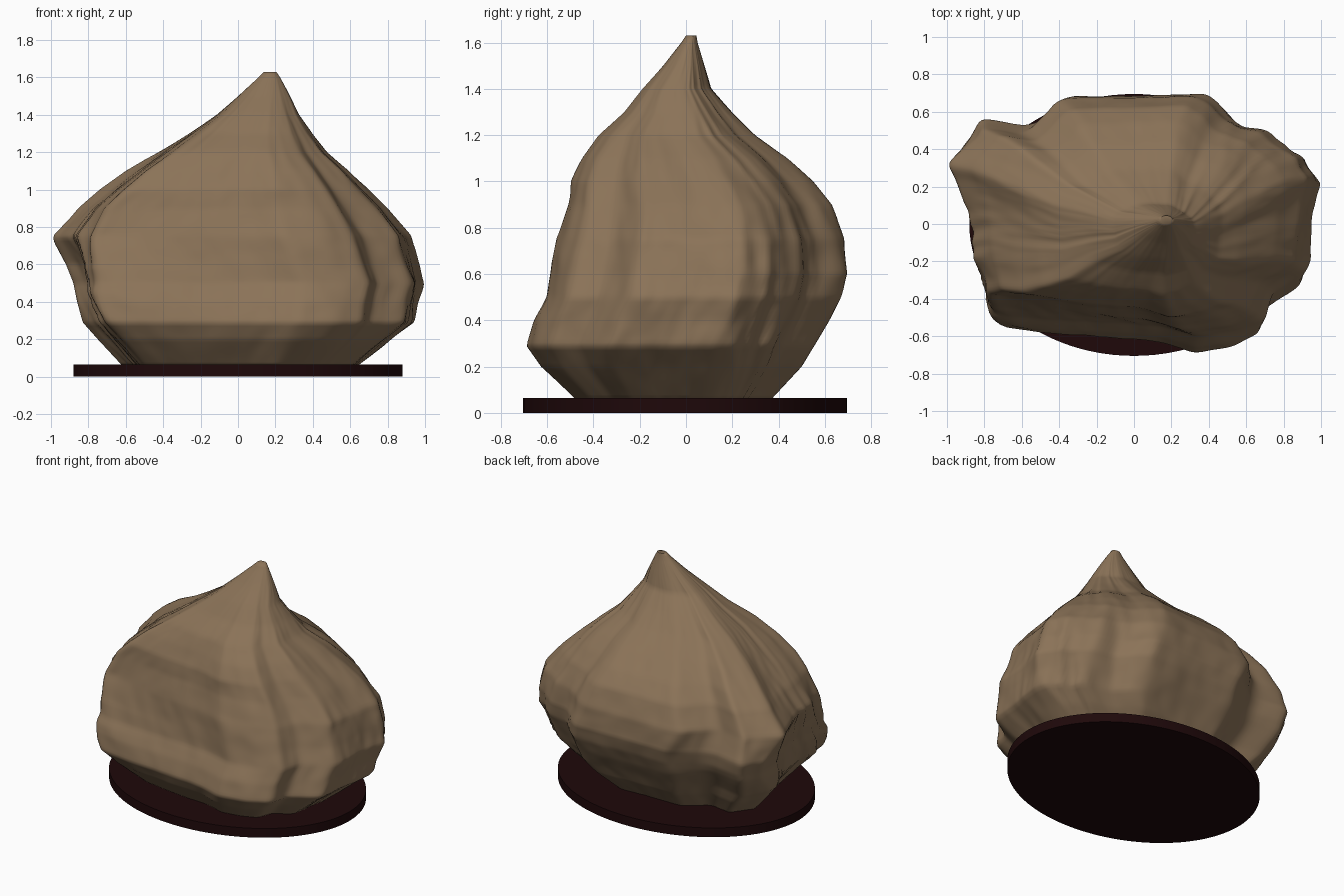
import bpy, bmesh, math
from mathutils import Vector, noise

if "Cube" in bpy.data.objects:
    bpy.data.objects.remove(bpy.data.objects["Cube"])


def material(name, rgb):
    m = bpy.data.materials.new(name)
    m.diffuse_color = (*rgb, 1)
    m.use_nodes = True
    m.node_tree.nodes["Principled BSDF"].inputs["Base Color"].default_value = m.diffuse_color
    return m


def finish(bm, name, mat, angle):
    bmesh.ops.recalc_face_normals(bm, faces=bm.faces[:])
    me = bpy.data.meshes.new(name)
    bm.to_mesh(me)
    bm.free()
    ob = bpy.data.objects.new(name, me)
    bpy.context.collection.objects.link(ob)
    me.materials.append(mat)
    bpy.ops.object.select_all(action='DESELECT')
    ob.select_set(True)
    bpy.context.view_layer.objects.active = ob
    bpy.ops.object.shade_smooth_by_angle(angle=math.radians(angle))
    return ob


stone = material("brown stone", (0.258, 0.171, 0.097))
wood = material("dark red wood", (0.0130, 0.0025, 0.0030))

# Oval base plate
bm = bmesh.new()
bmesh.ops.create_cone(bm, cap_ends=True, segments=96, radius1=1, radius2=1, depth=0.065)
for v in bm.verts:
    v.co = Vector((v.co.x * 0.88, v.co.y * 0.70 - 0.005, v.co.z + 0.0325))
finish(bm, "base_plate", wood, 30)

# Rock outline from above
OUTLINE = [(1, .22), (.95, .33), (.8, .45), (.75, .5), (.55, .55), (.45, .66), (.37, .71),
           (0, .69), (-.37, .69), (-.45, .62), (-.55, .53), (-.62, .5), (-.85, .54), (-.88, .48),
           (-1.01, .3), (-.93, .15), (-.87, -.05), (-.86, -.3), (-.82, -.5), (-.62, -.54),
           (-.45, -.57), (-.2, -.6), (.1, -.62), (.3, -.69), (.5, -.65), (.68, -.58),
           (.72, -.42), (.92, -.29), (.95, 0)]
# Height, left, right, front, back extents of the rock
PROFILE = [(.06, -.62, .65, -.48, .37), (.2, -.75, .83, -.63, .50), (.29, -.83, .95, -.69, .555),
           (.4, -.86, .97, -.66, .62), (.5, -.88, 1, -.61, .67), (.6, -.92, .97, -.59, .70),
           (.75, -1, .93, -.56, .69), (.9, -.87, .80, -.515, .63), (1.0, -.74, .70, -.50, .55),
           (1.1, -.60, .60, -.45, .44), (1.2, -.43, .48, -.38, .30), (1.3, -.27, .40, -.27, .20),
           (1.4, -.12, .33, -.19, .11), (1.5, 0, .28, -.10, .08), (1.6, .11, .225, -.02, .05),
           (1.63, .14, .205, 0, .045)]
# Height and corner swell: front left, back left, back right
CORNERS = [(.06, 0, 0, 0), (.3, .06, .04, 0), (.45, .10, .08, -.02), (.58, .06, .06, -.03),
           (.75, -.05, -.05, -.03), (.9, -.01, -.04, -.02), (1.1, 0, 0, 0), (1.63, 0, 0, 0)]
CORNER_DIR = [math.atan2(-.7, -.82), math.atan2(.75, -.85), math.atan2(.7, .78)]


def lookup(table, z):
    for a, b in zip(table, table[1:]):
        if z <= b[0] + 1e-6:
            t = (z - a[0]) / (b[0] - a[0])
            return [p + (q - p) * t for p, q in zip(a[1:], b[1:])]
    return table[-1][1:]


def bump(ang, centre, width):
    d = (ang - centre + math.pi) % (2 * math.pi) - math.pi
    return math.exp(-(d / width) ** 2)


def ring_points(count):
    # Even spacing along the outline, normalised to -1..1
    pts = [Vector((x, (y - .01) / .70)) for x, y in OUTLINE]
    pts.append(pts[0].copy())
    lens = [(b - a).length for a, b in zip(pts, pts[1:])]
    step, out, i, start = sum(lens) / count, [], 0, 0
    for k in range(count):
        d = k * step
        while i < len(lens) - 1 and d > start + lens[i]:
            start += lens[i]
            i += 1
        out.append(pts[i].lerp(pts[i + 1], (d - start) / lens[i]))
    for _ in range(2):
        out = [out[k] * .5 + (out[k - 1] + out[(k + 1) % count]) * .25 for k in range(count)]
    return out


def clamp(v):
    return max(-1, min(1, v))


# Rock, lofted with slanting flutes on the left front and right back
COLS, ROWS = 220, 90
ring = ring_points(COLS)
bm = bmesh.new()
loops = []
for r in range(ROWS + 1):
    z = .06 + 1.57 * r / ROWS
    l, rt, f, bk = lookup(PROFILE, z)
    swells = lookup(CORNERS, z)
    loop = []
    for p in ring:
        ang = math.atan2(p.y, p.x)
        tw = ang + .35 * z
        side = .12 + .7 * bump(ang, -2.75, .4) + .6 * bump(ang, .6, .35)
        flute = abs(noise.noise(Vector((math.cos(tw) * 6, math.sin(tw) * 6, z * 1.5))))
        lump = noise.noise(Vector((p.x * 3, p.y * 3, z * 5 + 7)))
        fine = noise.noise(Vector((p.x * 9, p.y * 9, z * 9)))
        s = 1.005 - .08 * side * (flute - .15) + .014 * lump + .008 * fine
        s += sum(a * bump(ang, c, .35) for a, c in zip(swells, CORNER_DIR))
        # Blend towards an oval near the peak
        k = max(0, min(1, (z - 1.1) / .5))
        q = p.lerp(p.normalized(), k) * s
        u, v = clamp(q.x), clamp(q.y)
        loop.append(bm.verts.new(((l + rt) / 2 + u * (rt - l) / 2,
                                  (f + bk) / 2 + v * (bk - f) / 2, z)))
    loops.append(loop)
for a, b in zip(loops, loops[1:]):
    for k in range(COLS):
        n = (k + 1) % COLS
        bm.faces.new((a[k], a[n], b[n], b[k]))
bm.faces.new(loops[-1])
bm.faces.new(list(reversed(loops[0])))
finish(bm, "rock_peak", stone, 60)
